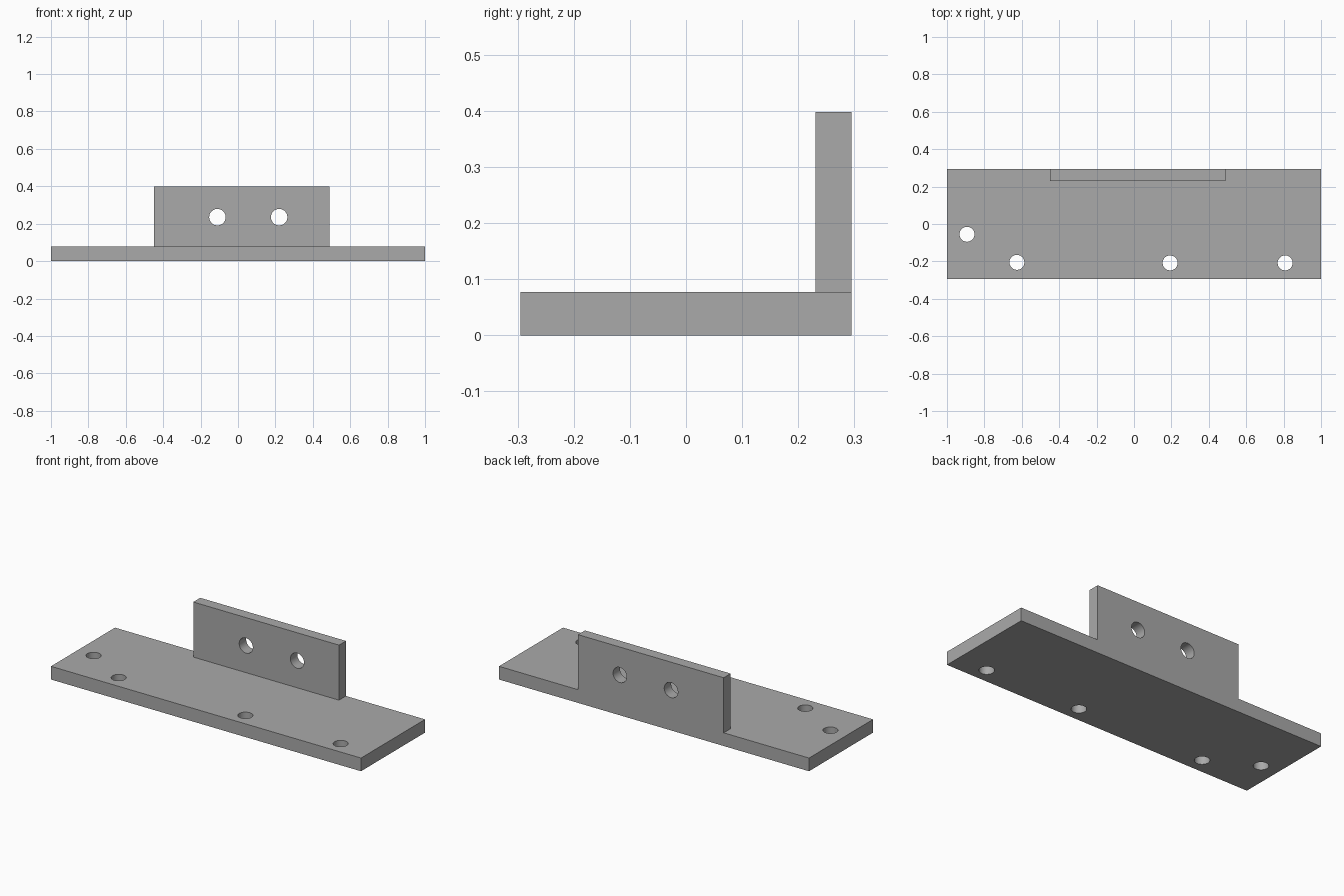
import bpy
import math

if "Cube" in bpy.data.objects:
    bpy.data.objects.remove(bpy.data.objects["Cube"])

grey = bpy.data.materials.new("grey_metal")
grey.diffuse_color = (0.4, 0.4, 0.4, 1)
grey.use_nodes = True
grey.node_tree.nodes["Principled BSDF"].inputs["Base Color"].default_value = grey.diffuse_color


def box(name, lo, hi):
    """Box between two opposite corners."""
    bpy.ops.mesh.primitive_cube_add(size=1, location=[(a + b) / 2 for a, b in zip(lo, hi)])
    ob = bpy.context.object
    ob.name = name
    ob.scale = [b - a for a, b in zip(lo, hi)]
    bpy.ops.object.transform_apply(location=True, rotation=True, scale=True)
    ob.data.materials.append(grey)
    return ob


def drill(ob, centre, radius, rotation=(0, 0, 0)):
    """Cut a round through hole, then discard the cutter."""
    bpy.ops.mesh.primitive_cylinder_add(vertices=48, radius=radius, depth=0.3,
                                        location=centre, rotation=rotation)
    cutter = bpy.context.object
    cutter.hide_render = True
    cutter.data.materials.append(grey)
    mod = ob.modifiers.new("hole", 'BOOLEAN')
    mod.operation = 'DIFFERENCE'
    mod.solver = 'EXACT'
    mod.object = cutter
    bpy.context.view_layer.objects.active = ob
    bpy.ops.object.modifier_apply(modifier=mod.name)
    bpy.data.objects.remove(cutter)


# Base plate with four mounting holes
base = box("base_plate", (-1, -0.295, 0), (1, 0.295, 0.077))
for x, y in [(-0.893, -0.055), (-0.626, -0.205), (0.193, -0.208), (0.808, -0.208)]:
    drill(base, (x, y, 0.04), 0.04)

# Upright flange along the back edge with two holes
flange = box("upright_flange", (-0.45, 0.231, 0.077), (0.49, 0.295, 0.398))
for x in (-0.11, 0.22):
    drill(flange, (x, 0.26, 0.235), 0.044, (math.pi / 2, 0, 0))

# Smooth hole walls, crisp edges
for ob in (base, flange):
    bpy.ops.object.select_all(action='DESELECT')
    ob.select_set(True)
    bpy.context.view_layer.objects.active = ob
    bpy.ops.object.shade_smooth_by_angle(angle=math.radians(30))
